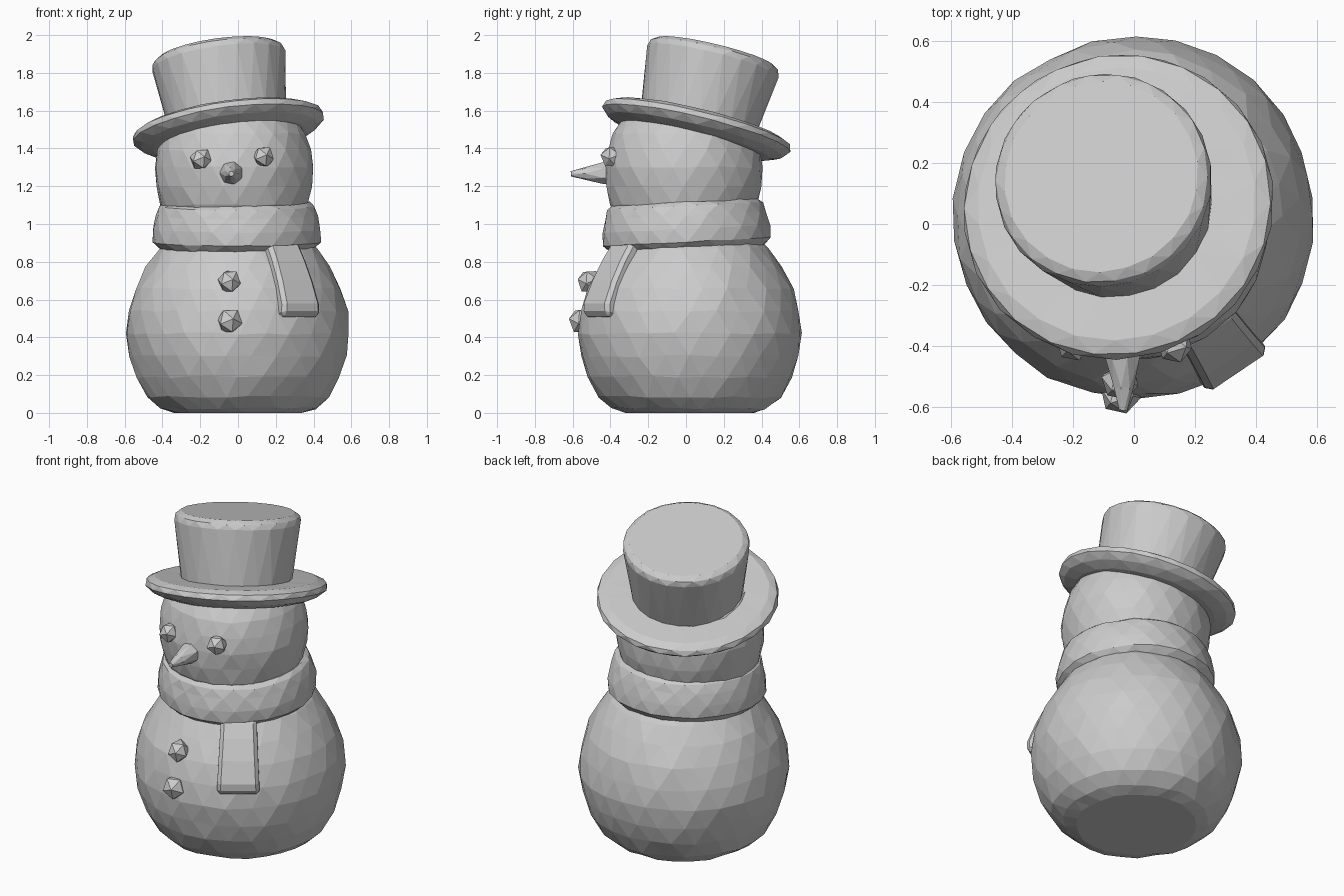
import bpy, bmesh, math, random
from mathutils import Vector, Matrix

random.seed(4)
cube = bpy.data.objects.get("Cube")
if cube:
    bpy.data.objects.remove(cube, do_unlink=True)

grey = bpy.data.materials.new("light_grey")
grey.use_nodes = True
grey.diffuse_color = (0.6, 0.6, 0.6, 1)
grey.node_tree.nodes["Principled BSDF"].inputs["Base Color"].default_value = (0.6, 0.6, 0.6, 1)


def finish(name, bm, matrix=Matrix()):
    bm.transform(matrix)
    bmesh.ops.recalc_face_normals(bm, faces=bm.faces)
    mesh = bpy.data.meshes.new(name)
    bm.to_mesh(mesh)
    bm.free()
    mesh.materials.append(grey)
    obj = bpy.data.objects.new(name, mesh)
    bpy.context.collection.objects.link(obj)
    return obj


def tilted(centre, normal=(0, 0, 1)):
    turn = Vector((0, 0, 1)).rotation_difference(Vector(normal))
    return Matrix.Translation(centre) @ turn.to_matrix().to_4x4()


def lathe(name, profile, sides, matrix, jitter=0.0):
    """Triangulated solid of revolution, every second ring turned by half a step."""
    bm = bmesh.new()
    rings = []
    for i, (r, z) in enumerate(profile):
        ring = []
        for j in range(sides):
            a = math.tau * (j + 0.5 * (i % 2) + random.uniform(-12, 12) * jitter) / sides
            rr = r + random.uniform(-jitter, jitter)
            zz = z + random.uniform(-jitter, jitter) * (0 < i < len(profile) - 1)
            ring.append(bm.verts.new((rr * math.cos(a), rr * math.sin(a), zz)))
        rings.append(ring)
    for i in range(len(rings) - 1):
        a, b = rings[i], rings[i + 1]
        for j in range(sides):
            k = (j + 1) % sides
            if i % 2 == 0:
                tris = (a[j], a[k], b[j]), (a[k], b[k], b[j])
            else:
                tris = (a[j], b[k], b[j]), (a[j], a[k], b[k])
            for t in tris:
                bm.faces.new(t)
    bm.faces.new(rings[0])
    bm.faces.new(rings[-1])
    return finish(name, bm, matrix)


def pebble(name, centre, radius):
    bm = bmesh.new()
    bmesh.ops.create_icosphere(bm, subdivisions=1, radius=radius)
    for v in bm.verts:
        v.co *= random.uniform(0.93, 1.06)
    return finish(name, bm, tilted(centre, (0.3, -1, 0.2)))


# Round body and head
lathe("body", [(0.34, 0.0), (0.41, 0.025), (0.48, 0.085), (0.54, 0.19), (0.575, 0.3),
               (0.592, 0.42), (0.58, 0.54), (0.545, 0.66), (0.485, 0.77),
               (0.42, 0.87), (0.34, 0.95)], 26, tilted((0, 0.02, 0)), 0.006)
lathe("head", [(0.33, 1.0), (0.39, 1.1), (0.412, 1.2), (0.42, 1.3), (0.408, 1.39),
               (0.38, 1.48), (0.33, 1.55)], 22, tilted((-0.02, -0.01, 0)), 0.005)

# Scarf wrap and hanging end
lathe("scarf", [(0.36, -0.115), (0.41, -0.125), (0.445, -0.09), (0.445, -0.02), (0.43, 0.05),
                (0.412, 0.1), (0.385, 0.12), (0.33, 0.11)],
      22, tilted((-0.008, 0, 0.995), (0, -0.05, 1)), 0.004)

bm = bmesh.new()
side = [(0.36, 0.92), (0.44, 0.9), (0.5, 0.81), (0.56, 0.7), (0.61, 0.58),
        (0.61, 0.52), (0.56, 0.5), (0.5, 0.6)]
walls = []
for sign in (-1, 1):
    walls.append([bm.verts.new((r, sign * (0.1 + 0.055 * (0.9 - z)), z)) for r, z in side])
    bm.faces.new(walls[-1])
for i in range(len(side)):
    k = (i + 1) % len(side)
    bm.faces.new((walls[0][i], walls[0][k], walls[1][k], walls[1][i]))
tail = finish("scarf_end", bm, tilted((0, 0.02, 0)) @ Matrix.Rotation(math.radians(-56), 4, "Z"))
bevel = tail.modifiers.new("soft_edges", "BEVEL")
bevel.width = 0.02
bevel.segments = 1

# Tilted top hat: brim underside, rim, crown wall and lid
lathe("top_hat", [(0.34, -0.07), (0.41, -0.06), (0.475, -0.035), (0.513, 0.0), (0.505, 0.03),
                  (0.46, 0.05), (0.315, 0.05), (0.358, 0.375), (0.35, 0.405),
                  (0.32, 0.425)],
      22, tilted((-0.05, 0.055, 1.5), (-0.14, 0.24, 1)), 0.002)

# Face and buttons
pebble("right_eye", (-0.195, -0.39, 1.345), 0.06)
pebble("left_eye", (0.135, -0.395, 1.355), 0.06)
pebble("upper_button", (-0.045, -0.515, 0.695), 0.066)
pebble("lower_button", (-0.045, -0.553, 0.485), 0.07)
lathe("nose", [(0.065, -0.04), (0.06, 0.03), (0.034, 0.13), (0.014, 0.205)],
      7, tilted((-0.035, -0.405, 1.27), (0, -1, -0.02)))
